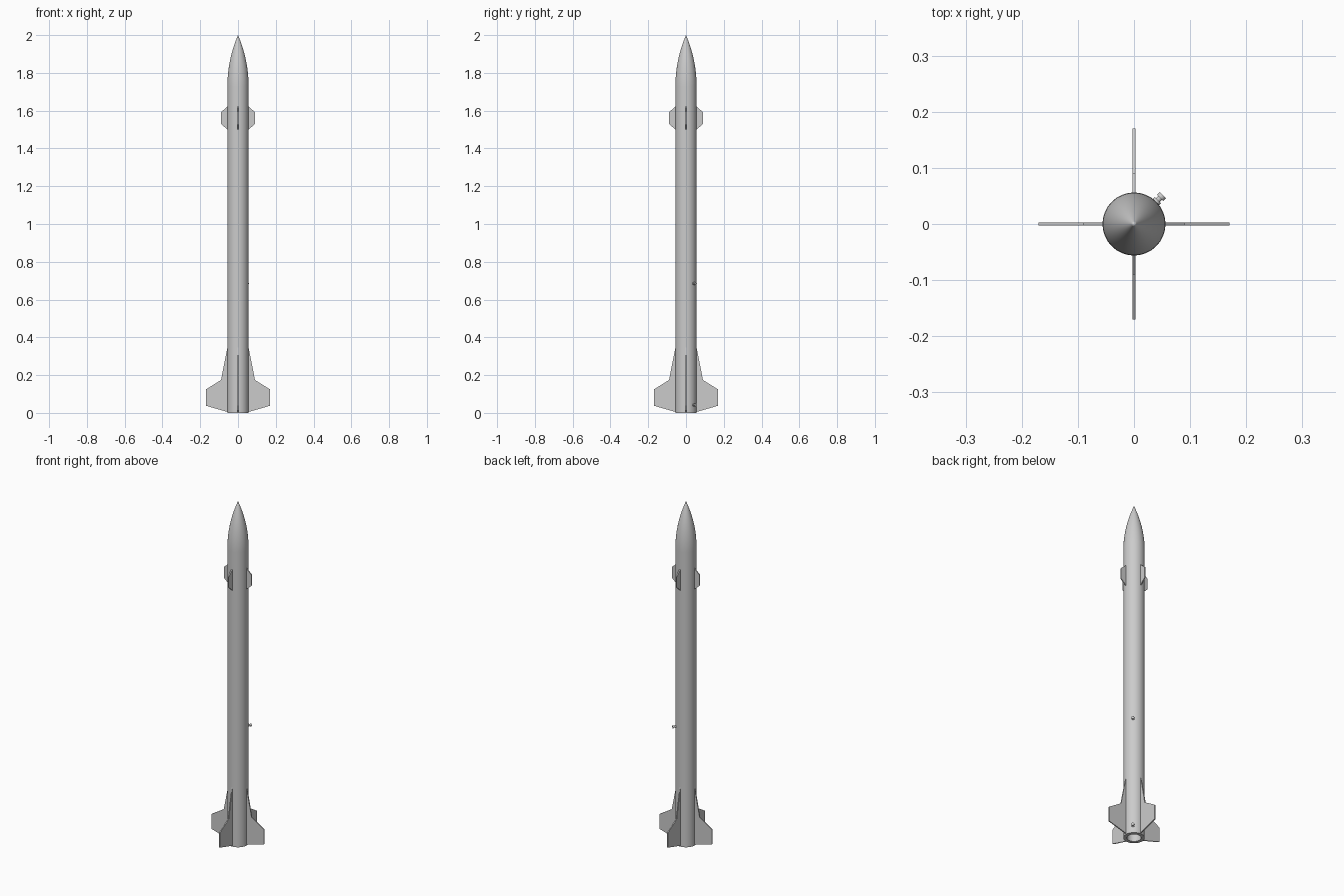
import bpy, bmesh
from math import sqrt, pi, radians
from mathutils import Matrix, Vector

if "Cube" in bpy.data.objects:
    bpy.data.objects.remove(bpy.data.objects["Cube"])

R = 0.056          # body radius
NOSE_Z = 1.73      # where the nose cone starts


def make_object(name, bm, matrix=None, smooth=True):
    bmesh.ops.recalc_face_normals(bm, faces=bm.faces)
    mesh = bpy.data.meshes.new(name)
    bm.to_mesh(mesh)
    bm.free()
    ob = bpy.data.objects.new(name, mesh)
    bpy.context.collection.objects.link(ob)
    if matrix is not None:
        ob.matrix_world = matrix
    if smooth:
        bpy.ops.object.select_all(action='DESELECT')
        ob.select_set(True)
        bpy.context.view_layer.objects.active = ob
        bpy.ops.object.shade_smooth_by_angle(angle=radians(30))
    return ob


def lathe(name, profile, steps=64, matrix=None):
    """Spin an (r, z) profile around z."""
    bm = bmesh.new()
    verts = [bm.verts.new((r, 0, z)) for r, z in profile]
    edges = [bm.edges.new(p) for p in zip(verts, verts[1:])]
    bmesh.ops.spin(bm, geom=verts + edges, cent=(0, 0, 0), axis=(0, 0, 1),
                   angle=2 * pi, steps=steps)
    bmesh.ops.remove_doubles(bm, verts=bm.verts, dist=1e-5)
    return make_object(name, bm, matrix)


def fin(name, outline, thickness, angle):
    """Flat plate from an (x, z) outline, turned around the body axis."""
    bm = bmesh.new()
    face = bm.faces.new([bm.verts.new((x, -thickness / 2, z)) for x, z in outline])
    ext = bmesh.ops.extrude_face_region(bm, geom=[face])
    moved = [g for g in ext['geom'] if isinstance(g, bmesh.types.BMVert)]
    bmesh.ops.translate(bm, verts=moved, vec=(0, thickness, 0))
    make_object(name, bm, Matrix.Rotation(angle, 4, 'Z'), smooth=False)


# Body tube with the open motor bore at the bottom
lathe("body_tube", [(0, 0.3), (0.037, 0.3), (0.037, 0), (R, 0), (R, NOSE_Z), (0, NOSE_Z)])

# Tangent ogive nose cone
L = 2 - NOSE_Z
rho = (R * R + L * L) / (2 * R)
N = 24
ogive = [(sqrt(rho ** 2 - (L * i / N) ** 2) + R - rho, NOSE_Z + L * i / N) for i in range(N)]
lathe("nose_cone", ogive + [(0, 2)])

# Four tail fins and four forward fins
tail = [(0.05, 0.004), (R, 0.005), (0.17, 0.038), (0.17, 0.124), (0.09, 0.174), (R, 0.345), (0.05, 0.345)]
forward = [(0.05, 1.5), (R, 1.5), (0.09, 1.53), (0.09, 1.592), (R, 1.622), (0.05, 1.622)]
for i in range(4):
    fin(f"tail_fin_{i + 1}", tail, 0.006, i * pi / 2)
    fin(f"forward_fin_{i + 1}", forward, 0.006, i * pi / 2)

# Spool shaped rail buttons on the back right diagonal
spool = [(0, 0.053), (0.008, 0.053), (0.008, 0.060), (0.005, 0.060),
         (0.005, 0.066), (0.008, 0.066), (0.008, 0.073), (0, 0.073)]
turn = Vector((1, 1, 0)).to_track_quat('Z', 'Y').to_matrix().to_4x4()
for name, z in (("lower_rail_button", 0.042), ("upper_rail_button", 0.685)):
    lathe(name, spool, 24, Matrix.Translation((0, 0, z)) @ turn)
